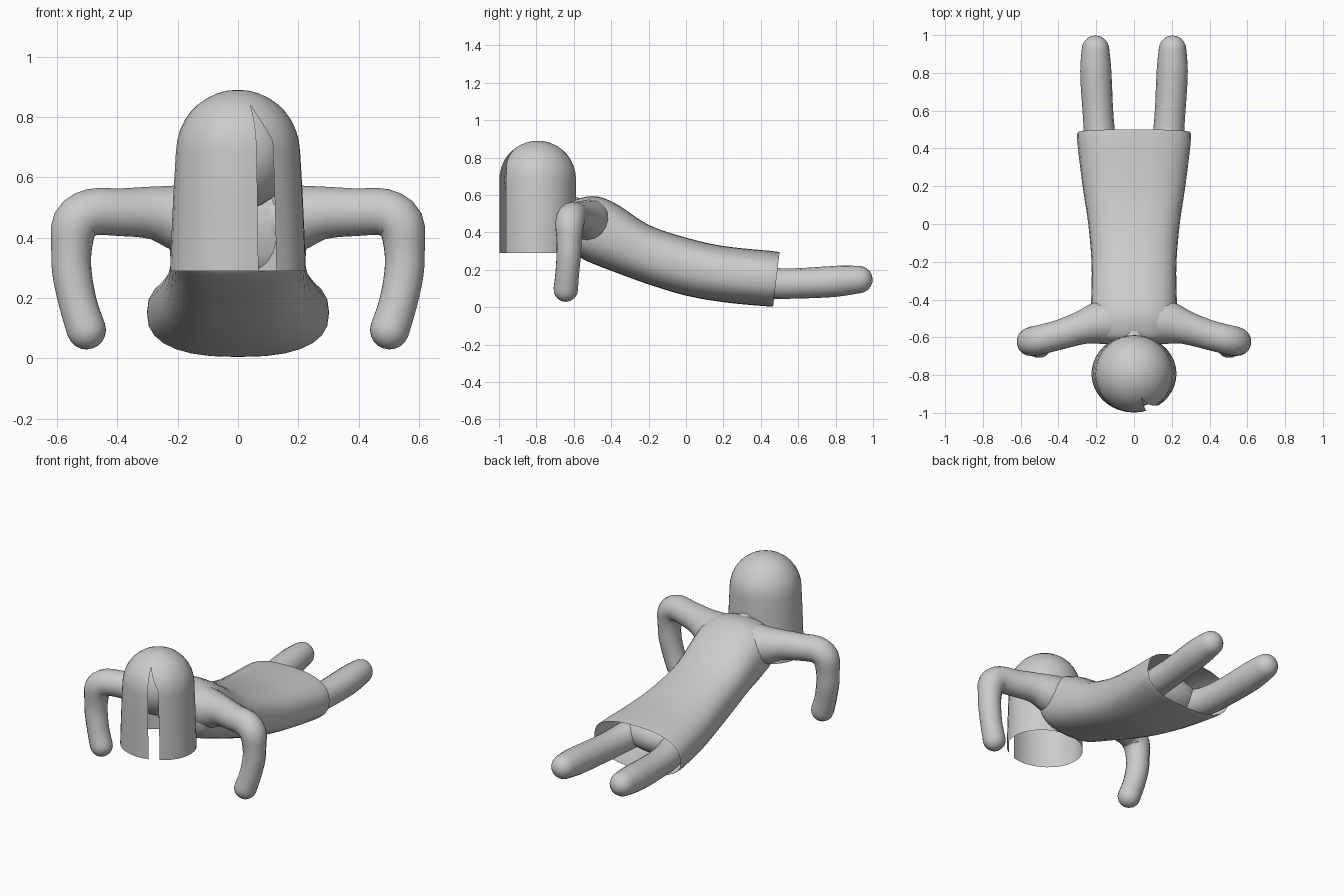
import bpy, bmesh
from math import sin, cos, pi, radians, sqrt, copysign
from mathutils import Vector

if "Cube" in bpy.data.objects:
    bpy.data.objects.remove(bpy.data.objects["Cube"])


def finish(name, rings, closed=True, cap_start=False, cap_end=False, angle=50):
    """Bridge rings of equal length into a smooth-shaded object."""
    bm = bmesh.new()
    rows = [[bm.verts.new(p) for p in r] for r in rings]
    n = len(rows[0])
    for a, b in zip(rows, rows[1:]):
        for i in range(n if closed else n - 1):
            j = (i + 1) % n
            bm.faces.new((a[i], a[j], b[j], b[i]))
    if cap_start:
        bm.faces.new(rows[0][::-1])
    if cap_end:
        bm.faces.new(rows[-1])
    bmesh.ops.remove_doubles(bm, verts=bm.verts, dist=0.0005)
    bmesh.ops.recalc_face_normals(bm, faces=bm.faces)
    me = bpy.data.meshes.new(name)
    bm.to_mesh(me)
    bm.free()
    ob = bpy.data.objects.new(name, me)
    bpy.context.collection.objects.link(ob)
    bpy.ops.object.select_all(action='DESELECT')
    bpy.context.view_layer.objects.active = ob
    ob.select_set(True)
    bpy.ops.object.shade_smooth_by_angle(angle=radians(angle))
    return ob


def spline(keys, steps=3):
    """Catmull-Rom interpolation through tuples of numbers."""
    out = []
    for i in range(len(keys) - 1):
        p = [Vector(keys[min(max(i + k, 0), len(keys) - 1)]) for k in (-1, 0, 1, 2)]
        for s in range(steps):
            t = s / steps
            out.append(0.5 * (2 * p[1] + (p[2] - p[0]) * t
                              + (2 * p[0] - 5 * p[1] + 4 * p[2] - p[3]) * t * t
                              + (3 * p[1] - p[0] - 3 * p[2] + p[3]) * t ** 3))
    return out + [Vector(keys[-1])]


def tube(name, keys, side=1, n=16):
    """Round tube through (x, y, z, radius) keys with a domed end."""
    pts = spline([(k[0] * side, *k[1:]) for k in keys])
    pos = [Vector(p[:3]) for p in pts]
    rad = [p[3] for p in pts]
    d = (pos[-1] - pos[-2]).normalized()
    end, r = pos[-1].copy(), rad[-1]
    for k in range(1, 6):
        a = k * pi / 10
        pos.append(end + d * r * sin(a))
        rad.append(r * max(cos(a), 0.001))
    rings, u = [], None
    for i, c in enumerate(pos):
        t = (pos[min(i + 1, len(pos) - 1)] - pos[max(i - 1, 0)]).normalized()
        u = t.orthogonal() if u is None else u - t * u.dot(t)
        u.normalize()
        v = t.cross(u)
        rings.append([c + (u * cos(2 * pi * k / n) + v * sin(2 * pi * k / n)) * rad[i]
                      for k in range(n)])
    return finish(name, rings, cap_start=True)


# Dress: open at the hem, closed at the chest (y, bottom z, top z, half width, tilt)
dress = [(0.483, 0.005, 0.295, 0.300, 0.12), (0.43, 0.006, 0.302, 0.300, 0.10),
         (0.20, 0.027, 0.327, 0.272, 0), (0.0, 0.062, 0.372, 0.242, 0),
         (-0.20, 0.122, 0.440, 0.225, 0), (-0.36, 0.180, 0.545, 0.225, 0),
         (-0.47, 0.222, 0.592, 0.230, 0), (-0.56, 0.262, 0.585, 0.220, 0),
         (-0.61, 0.310, 0.560, 0.190, 0), (-0.635, 0.40, 0.50, 0.10, 0)]


def section(y, z0, z1, w, tilt, n=28, e=0.8):
    ring = []
    for k in range(n):
        a = 2 * pi * k / n
        c, s = cos(a), sin(a)
        h = (z1 - z0) / 2 * copysign(abs(s) ** e, s)
        ring.append((w * copysign(abs(c) ** e, c), y + tilt * h, (z0 + z1) / 2 + h))
    return ring


finish("dress", [section(*k) for k in spline(dress)], cap_end=True)

# Arms and legs
arm = [(0.08, -0.51, 0.45, 0.13), (0.19, -0.525, 0.465, 0.112), (0.28, -0.55, 0.482, 0.088),
       (0.39, -0.585, 0.484, 0.079), (0.485, -0.61, 0.484, 0.078), (0.54, -0.622, 0.445, 0.078),
       (0.552, -0.625, 0.36, 0.068), (0.55, -0.627, 0.28, 0.066), (0.53, -0.635, 0.18, 0.064),
       (0.503, -0.643, 0.095, 0.066)]
leg = [(0.13, 0.22, 0.16, 0.09), (0.175, 0.42, 0.13, 0.084), (0.19, 0.58, 0.127, 0.081),
       (0.20, 0.75, 0.135, 0.083), (0.203, 0.84, 0.142, 0.081), (0.204, 0.925, 0.148, 0.073)]
for side, label in ((1, "right"), (-1, "left")):
    tube("arm_" + label, arm, side)
    tube("leg_" + label, leg, side)


def ball(name, loc, scale):
    bpy.ops.mesh.primitive_uv_sphere_add(segments=24, ring_count=14, location=loc)
    ob = bpy.context.object
    ob.name = name
    ob.scale = scale
    bpy.ops.object.shade_smooth()


# Hips inside the dress, head inside the hair, neck between
ball("hips", (0, 0.28, 0.165), (0.22, 0.14, 0.11))
ball("head", (0, -0.79, 0.68), (0.182, 0.182, 0.19))
tube("neck", [(0, -0.52, 0.50, 0.08), (0, -0.60, 0.525, 0.065), (0, -0.72, 0.58, 0.06)])

# Hair: a domed shell with a tapering parting at the front
levels = [(0.29, 0.225, 0.205), (0.40, 0.221, 0.205), (0.55, 0.214, 0.205), (0.685, 0.206, 0.205)]
for z in (0.72, 0.755, 0.79, 0.82, 0.84, 0.862, 0.879, 0.887, 0.89):
    r = max(sqrt(max(0.205 ** 2 - (z - 0.685) ** 2, 0)), 0.0001)
    levels.append((z, r, r))
hair = []
for z, rx, ry in levels:
    gap = 17 * min(max((0.84 - z) / 0.12, 0), 1)
    a0, a1 = radians(17.5 + gap), radians(377.5)
    hair.append([(rx * sin(a0 + (a1 - a0) * k / 36), -0.793 - ry * cos(a0 + (a1 - a0) * k / 36), z)
                 for k in range(37)])
finish("hair", hair, closed=False)
